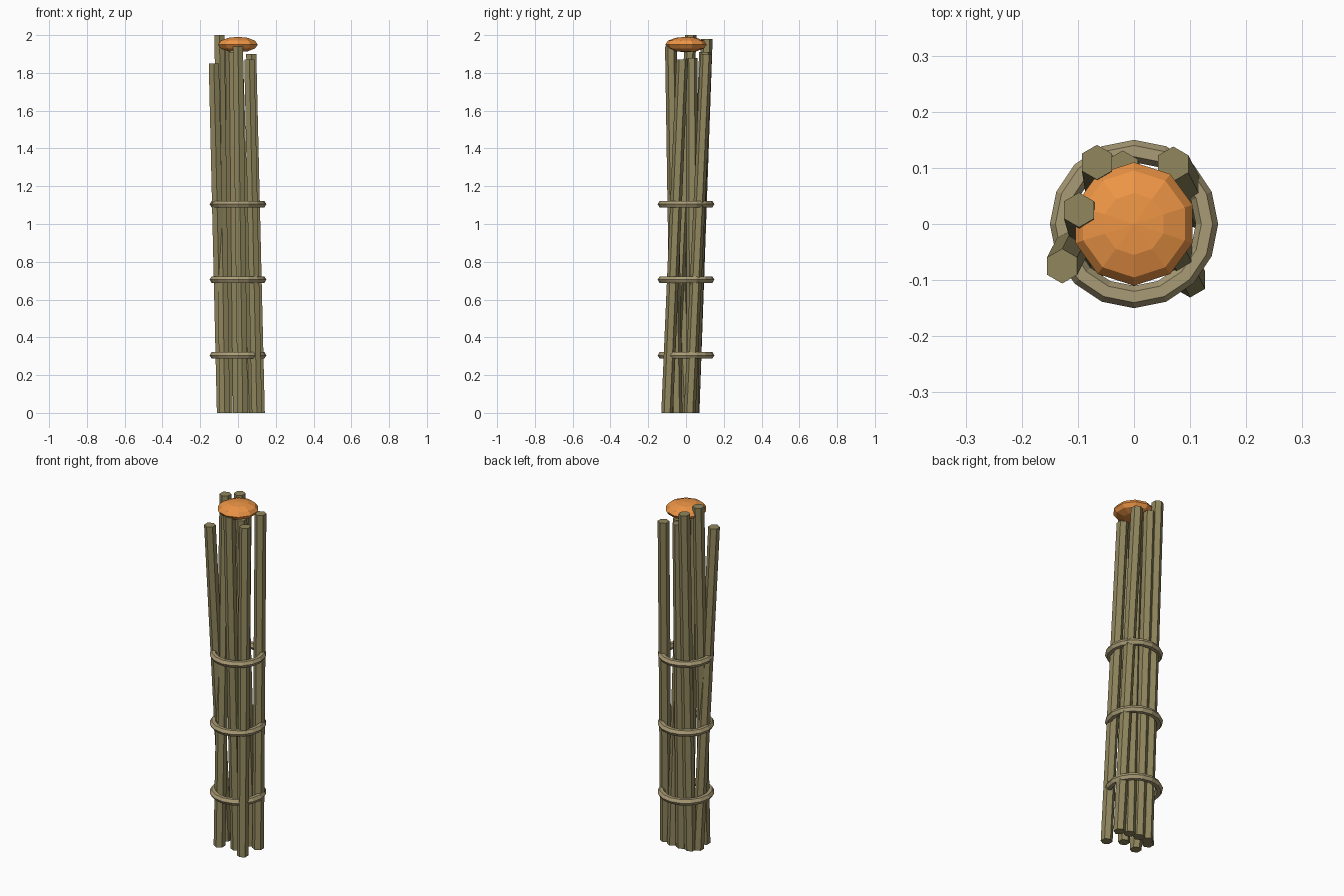
import bpy, bmesh
from math import sin, cos, pi

if "Cube" in bpy.data.objects:
    bpy.data.objects.remove(bpy.data.objects["Cube"])


def material(name, rgb):
    m = bpy.data.materials.new(name)
    m.diffuse_color = (*rgb, 1)
    m.use_nodes = True
    m.node_tree.nodes["Principled BSDF"].inputs["Base Color"].default_value = m.diffuse_color
    return m


STALK = material("dry_stalk", (0.28, 0.24, 0.11))
CORD = material("cord", (0.40, 0.33, 0.18))
EMBER = material("ember", (0.85, 0.30, 0.06))


def add_object(name, bm, mat):
    bmesh.ops.remove_doubles(bm, verts=bm.verts, dist=1e-5)
    bmesh.ops.recalc_face_normals(bm, faces=bm.faces)
    mesh = bpy.data.meshes.new(name)
    bm.to_mesh(mesh)
    bm.free()
    mesh.materials.append(mat)
    ob = bpy.data.objects.new(name, mesh)
    bpy.context.collection.objects.link(ob)
    return ob


def lathe(name, profile, sides, mat, closed):
    """Turn an (r, z) profile around the z axis, first vertex on +y."""
    bm = bmesh.new()
    cols = []
    for i in range(sides):
        a = pi / 2 + 2 * pi * i / sides
        cols.append([bm.verts.new((r * cos(a), r * sin(a), z)) for r, z in profile])
    n = len(profile)
    for i in range(sides):
        a, b = cols[i], cols[(i + 1) % sides]
        for j in range(n if closed else n - 1):
            k = (j + 1) % n
            bm.faces.new((a[j], b[j], b[k], a[k]))
    return add_object(name, bm, mat)


def stalk(name, bottom, top, radius=0.031):
    """Leaning six-sided stick with level ends."""
    bm = bmesh.new()
    rings = []
    for x, y, z in ((*bottom, 0), top):
        rings.append([bm.verts.new((x + radius * sin(i * pi / 3),
                                    y + radius * cos(i * pi / 3), z)) for i in range(6)])
    lo, hi = rings
    bm.faces.new(lo)
    bm.faces.new(hi)
    for i in range(6):
        k = (i + 1) % 6
        bm.faces.new((lo[i], lo[k], hi[k], hi[i]))
    return add_object(name, bm, STALK)


# Bundle of stalks: foot (x, y) and tip (x, y, z)
stalks = [
    ((-0.085, 0.01), (-0.128, -0.075, 1.85)),
    ((-0.07, -0.07), (-0.098, 0.025, 2.0)),
    ((-0.055, 0.04), (-0.066, 0.11, 1.98)),
    ((0.115, 0.02), (0.07, 0.107, 1.90)),
    ((0.025, -0.05), (0.0, -0.08, 1.94)),
    ((0.10, -0.10), (0.06, -0.02, 1.87)),
    ((0.0, 0.04), (-0.02, 0.10, 1.91)),
    ((0.06, 0.035), (0.0, 0.03, 1.88)),
]
for i, (foot, tip) in enumerate(stalks):
    stalk(f"stalk_{i + 1}", foot, tip)

# Three binding rings
for i, z in enumerate((0.3, 0.7, 1.1)):
    section = [(0.13 + 0.02 * cos(k * pi / 3), z + 0.005 + 0.02 * sin(k * pi / 3))
               for k in range(6)]
    lathe(f"binding_ring_{i + 1}", section, 16, CORD, True)

# Flattened glowing head
head = [(0.11 * sin(k * pi / 6), 1.95 - 0.041 * cos(k * pi / 6)) for k in range(7)]
lathe("ember_head", head, 10, EMBER, False)
